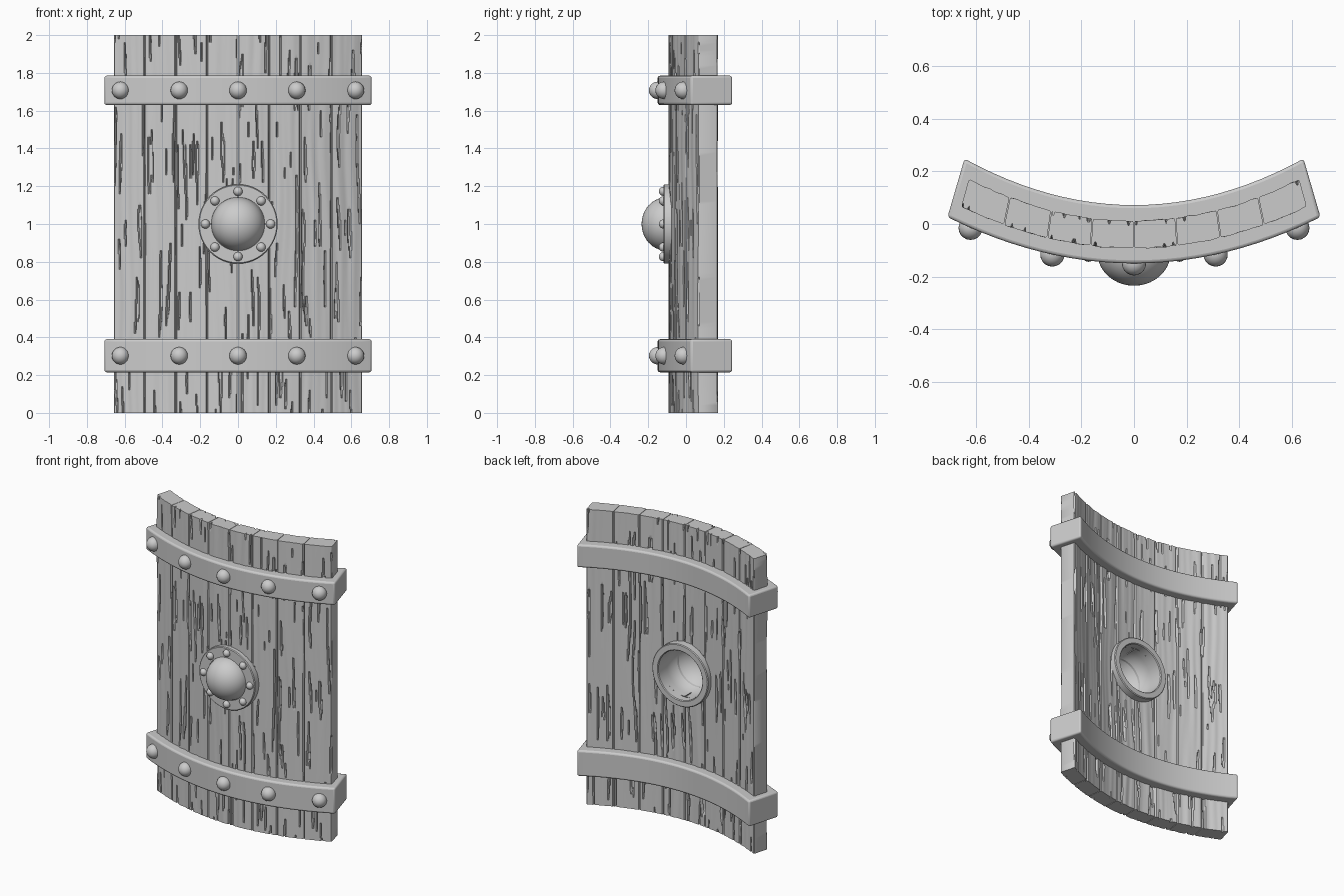
import bpy, bmesh, math
from mathutils import Vector, Matrix, noise

if "Cube" in bpy.data.objects:
    bpy.data.objects.remove(bpy.data.objects["Cube"])

GREY = (0.6, 0.6, 0.6, 1)
mat = bpy.data.materials.new("plain grey")
mat.use_nodes = True
mat.diffuse_color = GREY
mat.node_tree.nodes["Principled BSDF"].inputs["Base Color"].default_value = GREY


def bend(u, d, z):
    """Map flat coordinates (across, depth behind the band front, height) to the curve."""
    return Vector((u * (1 - 0.41 * d), -0.15 + 0.35 * u * u + d, z))


def finish(bm, name, angle=35):
    bmesh.ops.recalc_face_normals(bm, faces=bm.faces)
    mesh = bpy.data.meshes.new(name)
    bm.to_mesh(mesh)
    bm.free()
    obj = bpy.data.objects.new(name, mesh)
    bpy.context.collection.objects.link(obj)
    mesh.materials.append(mat)
    bpy.ops.object.select_all(action='DESELECT')
    obj.select_set(True)
    bpy.context.view_layer.objects.active = obj
    bpy.ops.object.shade_smooth_by_angle(angle=math.radians(angle))
    return obj


def grain(u, z, side):
    """Depth of the weathered surface: soft streaks and narrow cracks."""
    warp = u + 0.03 * noise.noise(Vector((u * 3, z * 1.6, side)))
    streak = 0.004 * noise.noise(Vector((warp * 28, z * 0.9, side + 5)))
    crack = noise.noise(Vector((warp * 62, z * 2.6, side + 9)))
    return 0.003 + streak + (0.016 if crack > 0.38 else 0)


# Curved wall of eight weathered planks, open behind the boss
PLANKS, COLS, ROWS = 8, 36, 100
HALF = 0.675
WIDTH = 2 * HALF / PLANKS


def plank(index):
    bm = bmesh.new()
    start = -HALF + index * WIDTH
    rings = []
    for r in range(ROWS + 1):
        z = 2 * r / ROWS
        ring = []
        for side in (0, 1):
            for c in range(COLS + 1):
                t = c / COLS if side == 0 else 1 - c / COLS
                u = start + 0.0015 + t * (WIDTH - 0.003)
                dip = grain(u, z, side * 20)
                if c in (0, COLS):
                    dip = 0.009
                ring.append(bm.verts.new(bend(u, 0.165 - dip if side else 0.055 + dip, z)))
        rings.append(ring)
    count = len(rings[0])
    for low, high in zip(rings, rings[1:]):
        for i in range(count):
            j = (i + 1) % count
            quad = (low[i], low[j], high[j], high[i])
            if any(math.hypot(v.co.x, v.co.z - 1) > 0.18 for v in quad):
                bm.faces.new(quad)
    bm.faces.new(rings[0][::-1])
    bm.faces.new(rings[-1])
    finish(bm, f"plank_{index + 1}", 40)


for i in range(PLANKS):
    plank(i)


# Rounded heads used for all rivets
def rivet(name, center, radius):
    bm = bmesh.new()
    bmesh.ops.create_uvsphere(bm, u_segments=20, v_segments=12, radius=radius,
                              matrix=Matrix.Translation(center))
    finish(bm, name, 60)


# Two thick bands wrapped round the planks, each with five rivets
def band(name, bottom, top):
    bm = bmesh.new()
    bmesh.ops.create_cube(bm, size=1)
    long_edges = [e for e in bm.edges if abs(e.verts[0].co.x - e.verts[1].co.x) > 0.5]
    bmesh.ops.subdivide_edges(bm, edges=long_edges, cuts=23)
    for v in bm.verts:
        v.co = bend(v.co.x * 1.42, (v.co.y + 0.5) * 0.222, bottom + (v.co.z + 0.5) * (top - bottom))
    obj = finish(bm, name)
    bevel = obj.modifiers.new("soft edges", 'BEVEL')
    bevel.width = 0.012
    bevel.segments = 3
    bevel.limit_method = 'ANGLE'
    bevel.angle_limit = math.radians(40)
    for n in range(-2, 3):
        rivet(f"{name}_rivet_{n + 3}", bend(n * 0.311, 0, (bottom + top) / 2), 0.046)


band("lower_band", 0.215, 0.39)
band("upper_band", 1.63, 1.785)

# Central boss: hollow dome with a flat flange and a rim at the back
STEPS = 14
arcs = [k / STEPS * math.pi / 2 for k in range(STEPS + 1)]
profile = [(0.14 * math.sin(a), -0.107 - 0.128 * math.cos(a)) for a in arcs]
profile += [(0.205, -0.12), (0.21, -0.115), (0.21, 0.06), (0.205, 0.065), (0.17, 0.065), (0.165, 0.06)]
profile += [(0.165 * math.sin(a), -0.03 - 0.17 * math.cos(a)) for a in reversed(arcs)]
# Flange face starts level at the foot of the dome
profile.insert(STEPS + 1, (0.142, -0.12))
bm = bmesh.new()
points = [bm.verts.new((r, y, 1)) for r, y in profile]
edges = [bm.edges.new(pair) for pair in zip(points, points[1:])]
bmesh.ops.spin(bm, geom=points + edges, cent=(0, 0, 1), axis=(0, 1, 0),
               angle=math.tau, steps=48)
bmesh.ops.remove_doubles(bm, verts=bm.verts, dist=0.0005)
finish(bm, "boss")

for k in range(8):
    a = k * math.tau / 8
    rivet(f"boss_rivet_{k + 1}",
          Vector((0.173 * math.cos(a), -0.12, 1 + 0.173 * math.sin(a))), 0.024)
